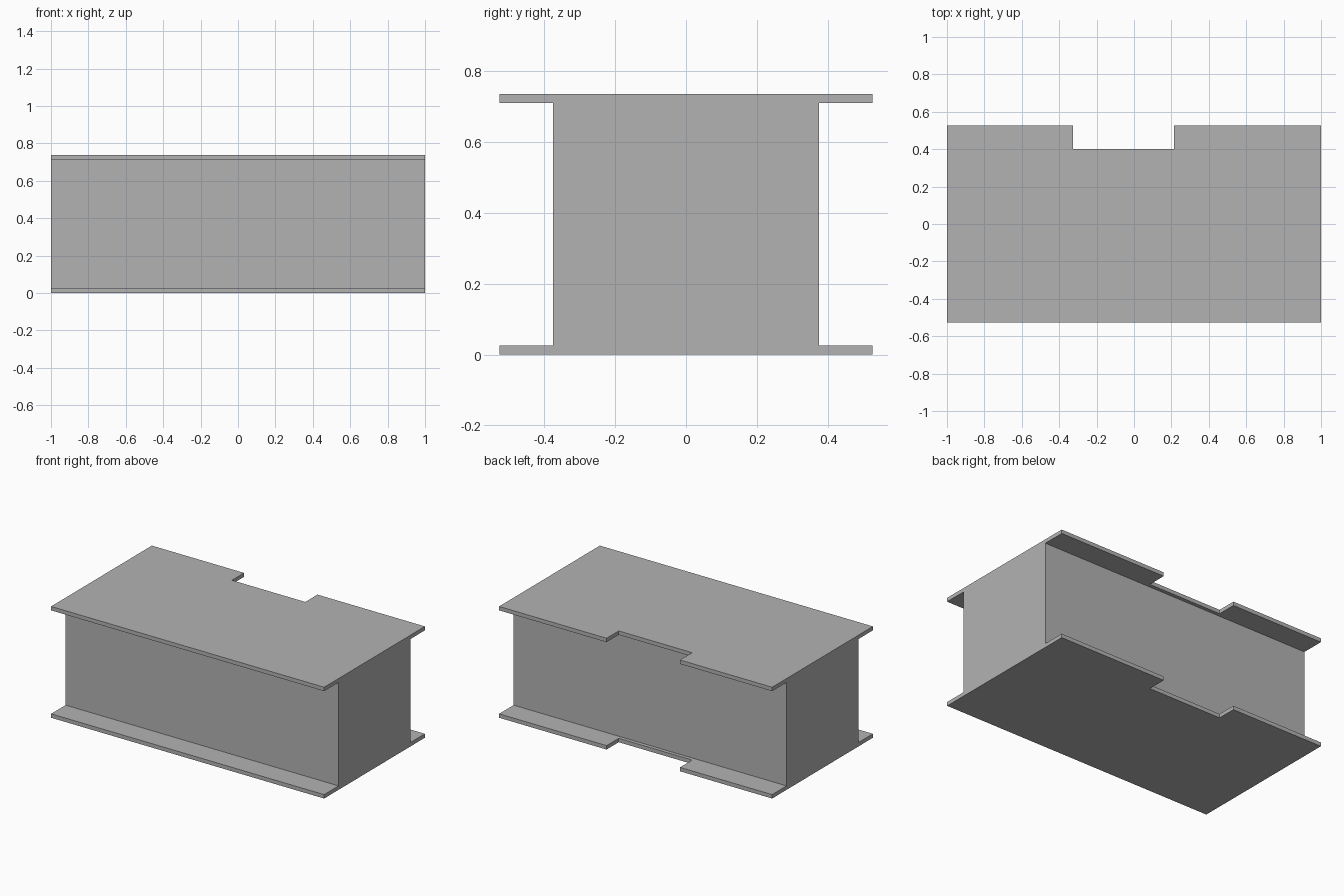
import bpy
import bmesh

cube = bpy.data.objects.get("Cube")
if cube:
    bpy.data.objects.remove(cube, do_unlink=True)

HEIGHT, THICK = 0.737, 0.026
HALF_X, HALF_Y, BODY_Y = 1.0, 0.527, 0.376
NOTCH_X0, NOTCH_X1, NOTCH_Y = -0.325, 0.213, 0.4

grey = bpy.data.materials.new("plain grey")
grey.use_nodes = True
colour = (0.45, 0.45, 0.45, 1)
grey.diffuse_color = colour
grey.node_tree.nodes["Principled BSDF"].inputs["Base Color"].default_value = colour


def extrude_outline(name, outline, z0, z1):
    """Solid made by raising a flat outline from z0 to z1."""
    bm = bmesh.new()
    face = bm.faces.new([bm.verts.new((x, y, z0)) for x, y in outline])
    raised = bmesh.ops.extrude_face_region(bm, geom=[face])["geom"]
    verts = [g for g in raised if isinstance(g, bmesh.types.BMVert)]
    bmesh.ops.translate(bm, verts=verts, vec=(0, 0, z1 - z0))
    bmesh.ops.recalc_face_normals(bm, faces=bm.faces)
    mesh = bpy.data.meshes.new(name)
    bm.to_mesh(mesh)
    bm.free()
    mesh.materials.append(grey)
    obj = bpy.data.objects.new(name, mesh)
    bpy.context.collection.objects.link(obj)
    return obj


# Plate outline with a notch in the back edge
plate = [(-HALF_X, -HALF_Y), (HALF_X, -HALF_Y), (HALF_X, HALF_Y),
         (NOTCH_X1, HALF_Y), (NOTCH_X1, NOTCH_Y),
         (NOTCH_X0, NOTCH_Y), (NOTCH_X0, HALF_Y), (-HALF_X, HALF_Y)]
body = [(-HALF_X, -BODY_Y), (HALF_X, -BODY_Y), (HALF_X, BODY_Y), (-HALF_X, BODY_Y)]

# Box body between two overhanging plates
extrude_outline("bottom_plate", plate, 0, THICK)
extrude_outline("box_body", body, THICK, HEIGHT - THICK)
extrude_outline("top_plate", plate, HEIGHT - THICK, HEIGHT)
